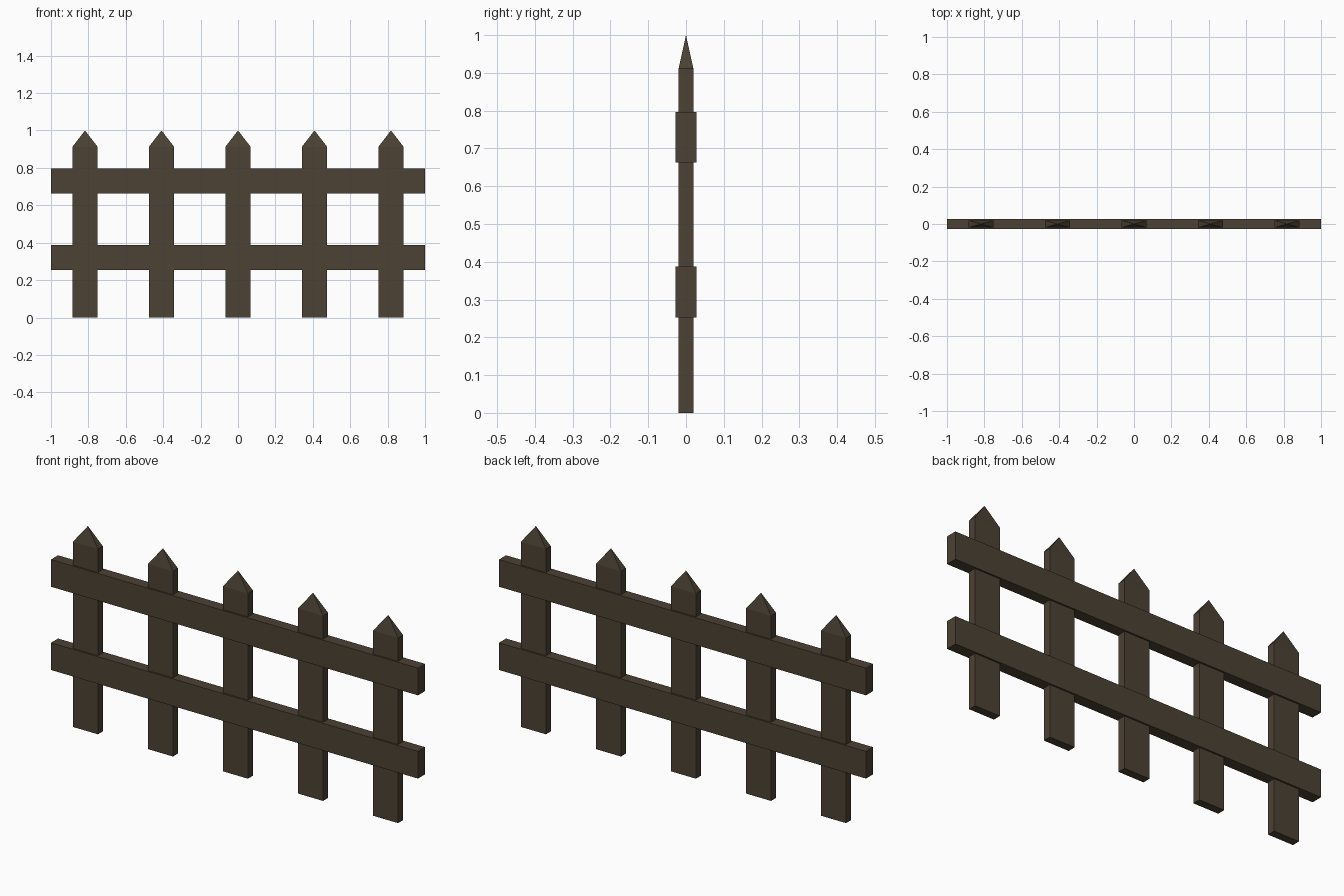
import bpy, bmesh

if "Cube" in bpy.data.objects:
    bpy.data.objects.remove(bpy.data.objects["Cube"])

# Weathered dark wood used on the whole fence
wood = bpy.data.materials.new("dark_wood")
wood.diffuse_color = (0.072, 0.054, 0.034, 1)
wood.use_nodes = True
wood.node_tree.nodes["Principled BSDF"].inputs["Base Color"].default_value = wood.diffuse_color


def make_beam(name, x0, x1, half_depth, z0, z1, tip=None):
    """Rectangular beam; an optional tip height adds a pyramid point on top."""
    bm = bmesh.new()
    rings = [[bm.verts.new((x, y, z)) for x, y in
              ((x0, -half_depth), (x1, -half_depth), (x1, half_depth), (x0, half_depth))]
             for z in (z0, z1)]
    low, high = rings
    bm.faces.new(low[::-1])
    for i in range(4):
        j = (i + 1) % 4
        bm.faces.new((low[i], low[j], high[j], high[i]))
    if tip is None:
        bm.faces.new(high)
    else:
        apex = bm.verts.new(((x0 + x1) / 2, 0, tip))
        for i in range(4):
            bm.faces.new((high[i], high[(i + 1) % 4], apex))
    mesh = bpy.data.meshes.new(name)
    bm.to_mesh(mesh)
    bm.free()
    mesh.materials.append(wood)
    obj = bpy.data.objects.new(name, mesh)
    bpy.context.collection.objects.link(obj)
    return obj


# Five pointed pickets
for i in range(5):
    x = (i - 2) * 0.409
    make_beam(f"picket_{i + 1}", x - 0.068, x + 0.068, 0.0195, 0, 0.912, tip=1.0)

# Two horizontal rails running through the pickets
make_beam("lower_rail", -1, 1, 0.0275, 0.253, 0.387)
make_beam("upper_rail", -1, 1, 0.0275, 0.663, 0.797)
